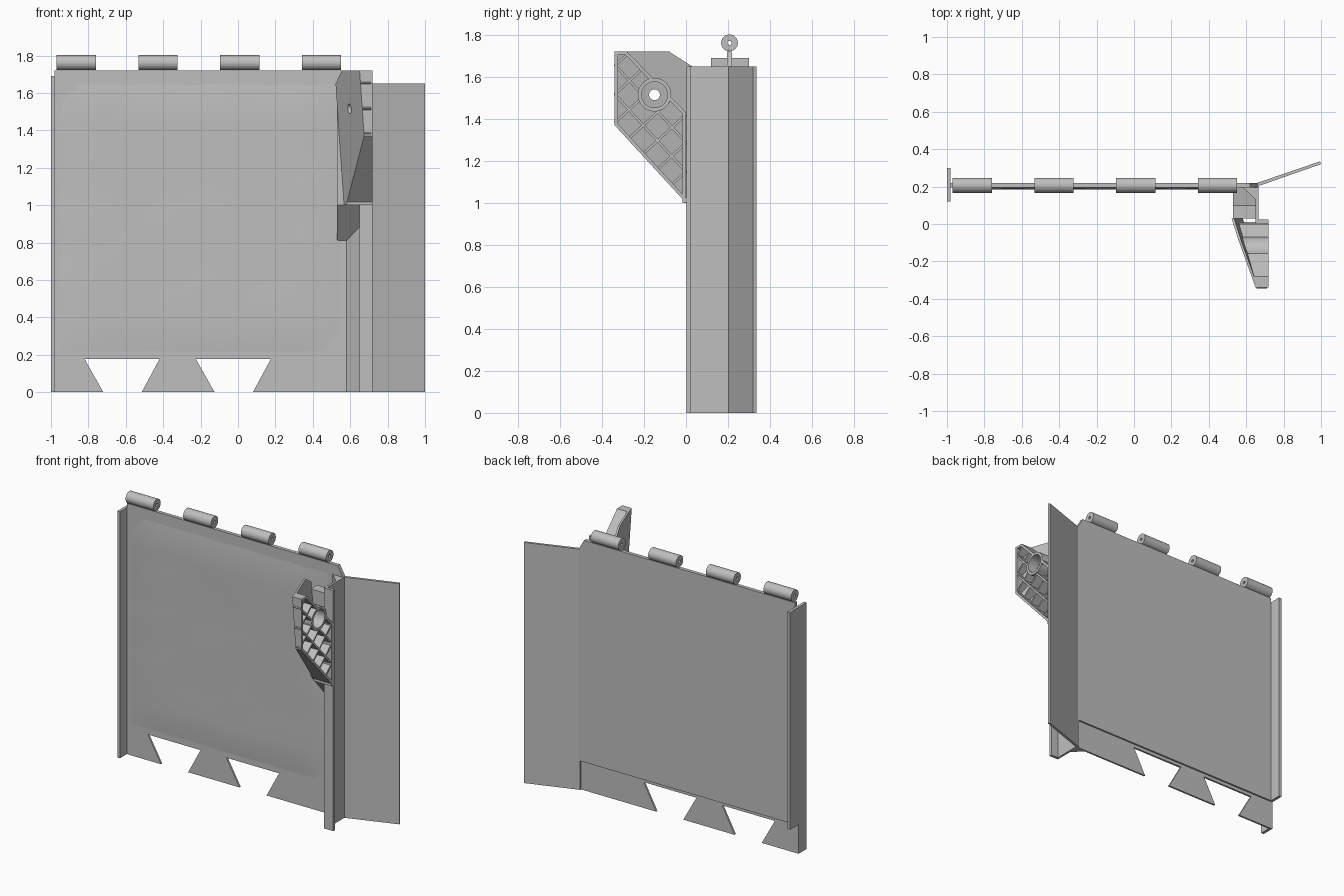
import bpy, bmesh, math, random
from mathutils import Vector

random.seed(4)
if "Cube" in bpy.data.objects:
    bpy.data.objects.remove(bpy.data.objects["Cube"])

grey = bpy.data.materials.new("plain_grey")
grey.use_nodes = True
grey.diffuse_color = (0.52, 0.52, 0.52, 1)
grey.node_tree.nodes["Principled BSDF"].inputs["Base Color"].default_value = grey.diffuse_color


def finish(name, bm, smooth=False):
    bmesh.ops.recalc_face_normals(bm, faces=bm.faces)
    mesh = bpy.data.meshes.new(name)
    bm.to_mesh(mesh)
    bm.free()
    obj = bpy.data.objects.new(name, mesh)
    bpy.context.collection.objects.link(obj)
    mesh.materials.append(grey)
    if smooth:
        bpy.ops.object.select_all(action='DESELECT')
        obj.select_set(True)
        bpy.context.view_layer.objects.active = obj
        bpy.ops.object.shade_smooth_by_angle(angle=math.radians(35))
    return obj


PLACE = {'x': lambda u, v, w: (w, u, v),
         'y': lambda u, v, w: (u, w, v),
         'z': lambda u, v, w: (u, v, w)}


def add_prism(bm, axis, outline, lo, hi):
    """Extrude an outline along an axis; each end is a number or a function of (u, v)."""
    rings = []
    for end in (lo, hi):
        rings.append([bm.verts.new(PLACE[axis](u, v, end(u, v) if callable(end) else end))
                      for u, v in outline])
    for ring in rings:
        bm.faces.new(ring)
    n = len(outline)
    for i in range(n):
        j = (i + 1) % n
        bm.faces.new((rings[0][i], rings[0][j], rings[1][j], rings[1][i]))


def prism(name, axis, outline, lo, hi, smooth=False):
    bm = bmesh.new()
    add_prism(bm, axis, outline, lo, hi)
    return finish(name, bm, smooth)


def circle(cu, cv, r, n):
    return [(cu + r * math.cos(2 * math.pi * i / n), cv + r * math.sin(2 * math.pi * i / n))
            for i in range(n)]


def tube(name, cy, cz, outer, inner, lo, hi, n=24):
    """Hollow cylinder along x."""
    bm = bmesh.new()
    loops = []
    for r, end in ((outer, lo), (outer, hi), (inner, hi), (inner, lo)):
        loops.append([bm.verts.new((end(y, z) if callable(end) else end, y, z))
                      for y, z in circle(cy, cz, r, n)])
    for k in range(4):
        a, b = loops[k], loops[(k + 1) % 4]
        for i in range(n):
            j = (i + 1) % n
            bm.faces.new((a[i], a[j], b[j], b[i]))
    return finish(name, bm, True)


# Main panel, with a thinner toothed strip along the bottom
prism("panel", 'y', [(-0.98, 0.2), (0.66, 0.2), (0.66, 1.65), (0.62, 1.72), (-0.98, 1.72)],
      0.195, 0.22)
bottom = [(-0.98, 0)]
for left in (-0.82, -0.225):
    bottom += [(left + 0.1, 0), (left, 0.177), (left + 0.4, 0.177), (left + 0.305, 0)]
prism("toothed_strip", 'y', bottom + [(0.66, 0), (0.66, 0.2), (-0.98, 0.2)], 0.195, 0.208)

# Slightly dented front sheet
bm = bmesh.new()
bmesh.ops.create_grid(bm, x_segments=14, y_segments=14, size=1)
for v in bm.verts:
    u, w = v.co.x, v.co.y
    inside = max(abs(u), abs(w)) < 0.99
    v.co = (-0.2 + u * 0.755, 0.188 - random.random() * 0.004 if inside else 0.196,
            0.93 + w * 0.725)
finish("dented_sheet", bm, True)

# Left edge flange: its rear half stops above the toothed strip
prism("edge_flange", 'x', [(0.12, 0), (0.208, 0), (0.208, 0.2), (0.3, 0.2), (0.3, 1.69), (0.12, 1.69)],
      -1, -0.98)

# Folded sheet: post flange, post wall and angled wing
prism("post_and_wing", 'z', [(0.65, 0.22), (0.65, 0.003), (0.72, 0.003), (0.72, 0.023),
                             (0.665, 0.023), (0.665, 0.203), (1.0, 0.32), (0.995, 0.335),
                             (0.66, 0.22)], 0, 1.65)
prism("corner_fillet", 'z', [(0.58, 0.196), (0.651, 0.196), (0.651, 0.13)], 0, 1.65)

# Hinge barrels along the top
for i in range(4):
    x = -0.97 + i * 0.437
    tube("hinge_barrel", 0.207, 1.762, 0.04, 0.01, x, x + 0.21)

# Mounting block between panel and bracket
prism("mounting_block", 'x', [(0.03, 1.0), (0.196, 0.81), (0.196, 1.35), (0.1, 1.6), (0.03, 1.6)],
      0.53, 0.651)


# Bracket: leaning skin with a hole
def skin(y, z):
    return 0.65 - 0.07 * (z - 1.72) - 0.36 * (y + 0.34)


def skin_inner(y, z):
    return skin(y, z) + 0.014


HOLE = Vector((-0.15, 1.515))
plate = prism("bracket_skin", 'x', [(-0.34, 1.37), (0, 1.0), (0.03, 1.0), (0.03, 1.65),
                                    (-0.08, 1.72), (-0.34, 1.72)], skin, skin_inner)
cutter = prism("hole_cutter", 'x', circle(*HOLE, 0.026, 20), 0.4, 0.8)
cutter.hide_render = True
mod = plate.modifiers.new("hole", 'BOOLEAN')
mod.operation, mod.object, mod.solver = 'DIFFERENCE', cutter, 'EXACT'
bpy.context.view_layer.objects.active = plate
bpy.ops.object.modifier_apply(modifier=mod.name)
bpy.data.objects.remove(cutter)
tube("bracket_collar", *HOLE, 0.08, 0.062, skin_inner, 0.72, 28)
tube("bracket_boss", *HOLE, 0.062, 0.026, skin_inner, lambda y, z: skin(y, z) + 0.03, 28)

# Bracket rim and diagonal ribs
RIM = [Vector(p) for p in ((-0.34, 1.72), (-0.34, 1.37), (0, 1.0), (0, 1.43), (-0.28, 1.72))]
ALONG = (RIM[2] - RIM[1]).normalized()
ACROSS = Vector((-ALONG.y, ALONG.x))
ribs = bmesh.new()


def add_bar(a, b, left, right, top):
    d = (b - a).normalized()
    n = Vector((-d.y, d.x))
    add_prism(ribs, 'x', [a + n * left, a - n * right, b - n * right, b + n * left], skin, top)


def add_rib(point, d):
    """Clip a line to the rim outline, break it at the collar, and add the pieces."""
    lo, hi = -9, 9
    for i, p in enumerate(RIM):
        e = RIM[(i + 1) % len(RIM)] - p
        n = Vector((-e.y, e.x))
        rate, gap = n.dot(d), n.dot(p - point)
        if abs(rate) < 1e-6:
            continue
        if rate > 0:
            lo = max(lo, gap / rate)
        else:
            hi = min(hi, gap / rate)
    mid = (HOLE - point).dot(d)
    off = (HOLE - point - d * mid).length
    half = math.sqrt(max(0, 0.075 ** 2 - off ** 2))
    pieces = [(lo, min(hi, mid - half)), (max(lo, mid + half), hi)] if half else [(lo, hi)]
    for s, t in pieces:
        if t - s > 0.015:
            add_bar(point + d * s, point + d * t, 0.006, 0.006, 0.712)


for i, p in enumerate(RIM):
    q = RIM[(i + 1) % len(RIM)]
    if i != 3:
        add_bar(p, q, 0.016, 0, 0.72)
# Upper diagonal wall, broken around the collar
d = (RIM[3] - RIM[4]).normalized()
mid = (HOLE - RIM[4]).dot(d)
add_bar(RIM[4], RIM[4] + d * (mid - 0.06), 0, 0.016, 0.72)
add_bar(RIM[4] + d * (mid + 0.06), RIM[3], 0, 0.016, 0.72)
for step in (0.1, 0.195):
    add_rib(RIM[2] + ACROSS * step, ALONG)
for i in range(7):
    add_rib(RIM[2] - ALONG * (0.11 + 0.1 * i), ACROSS)
finish("bracket_ribs", ribs)
